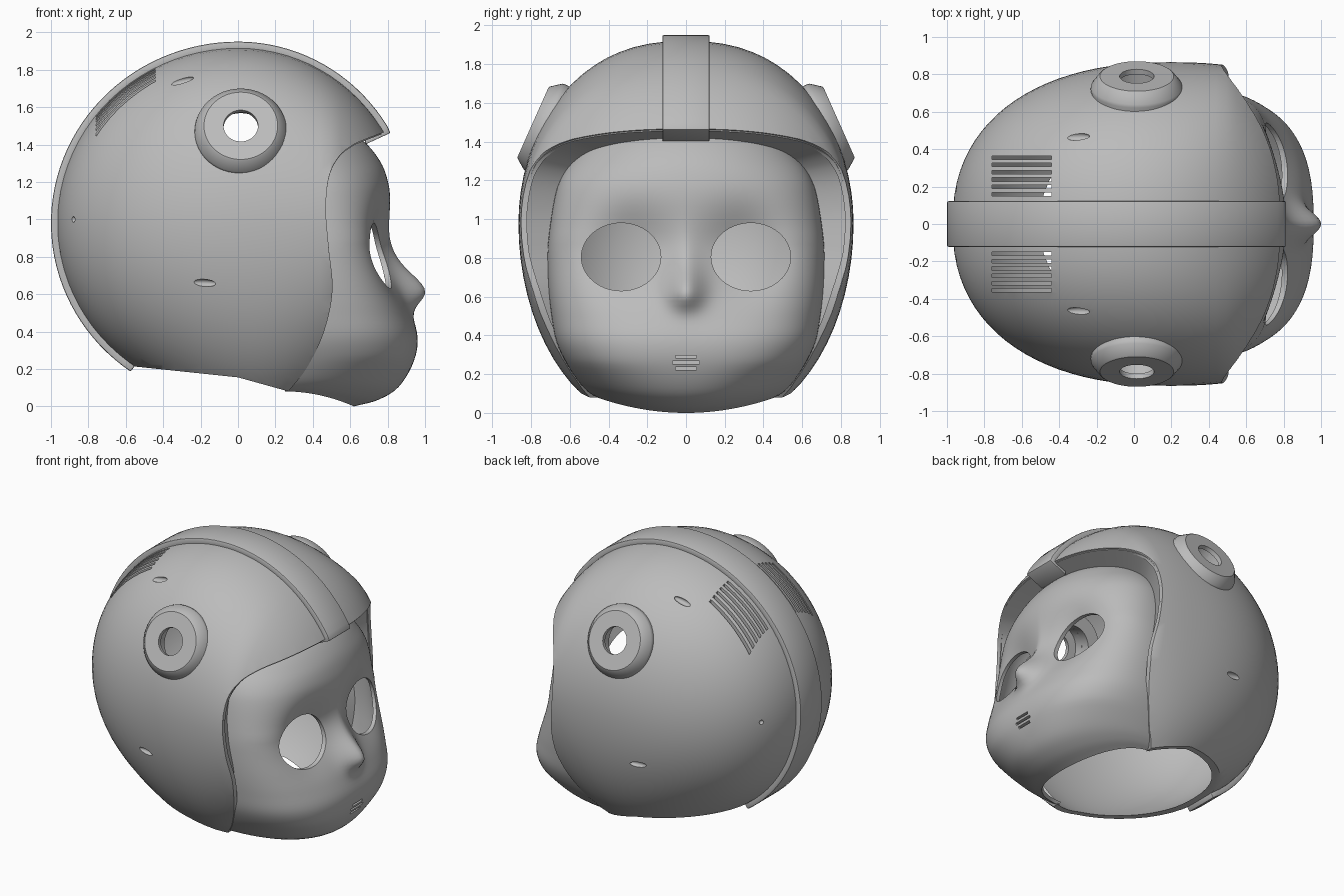
import bpy, bmesh, math
from mathutils import Vector, Matrix

if "Cube" in bpy.data.objects:
    bpy.data.objects.remove(bpy.data.objects["Cube"])

grey = bpy.data.materials.new("plain grey")
grey.use_nodes = True
grey.diffuse_color = (0.5, 0.5, 0.5, 1)
grey.node_tree.nodes["Principled BSDF"].inputs["Base Color"].default_value = (0.5, 0.5, 0.5, 1)

MID_Z = 0.98


def make(name, bm):
    bmesh.ops.recalc_face_normals(bm, faces=bm.faces)
    me = bpy.data.meshes.new(name)
    bm.to_mesh(me)
    bm.free()
    ob = bpy.data.objects.new(name, me)
    bpy.context.collection.objects.link(ob)
    me.materials.append(grey)
    return ob


def apply(ob, kind, **settings):
    mod = ob.modifiers.new(kind.lower(), kind)
    for key, value in settings.items():
        setattr(mod, key, value)
    bpy.context.view_layer.objects.active = ob
    bpy.ops.object.modifier_apply(modifier=mod.name)


def cut(ob, bm):
    cutter = make("cutter", bm)
    cutter.hide_render = True
    apply(ob, "BOOLEAN", object=cutter, operation="DIFFERENCE", solver="EXACT")
    bpy.data.objects.remove(cutter)


def smooth(ob, angle=35):
    bpy.ops.object.select_all(action="DESELECT")
    ob.select_set(True)
    bpy.context.view_layer.objects.active = ob
    bpy.ops.object.shade_smooth_by_angle(angle=math.radians(angle))


def clamp(t):
    return min(1, max(0, t))


def spline(points, steps):
    """Catmull-Rom curve through points of any dimension."""
    pts = [Vector(p) for p in points]
    pts = [pts[0] * 2 - pts[1]] + pts + [pts[-1] * 2 - pts[-2]]
    out = []
    for a, b, c, d in zip(pts, pts[1:], pts[2:], pts[3:]):
        for i in range(steps):
            t = i / steps
            out.append(0.5 * (2 * b + (c - a) * t + (2 * a - 5 * b + 4 * c - d) * t ** 2
                              + (3 * b - a - 3 * c + d) * t ** 3))
    return out + [pts[-2]]


def grid(bm, rows, loop=False):
    vs = [[bm.verts.new(p) for p in row] for row in rows]
    for r, s in zip(vs, vs[1:]):
        n = len(r)
        for i in range(n if loop else n - 1):
            j = (i + 1) % n
            bm.faces.new((r[i], r[j], s[j], s[i]))
    return vs


def box(bm, centre, size):
    bmesh.ops.create_cube(bm, size=1, matrix=Matrix.LocRotScale(Vector(centre), None, Vector(size)))


# Egg-shaped helmet surface, a little fuller than an ellipsoid
def radii(x, dz):
    rise = clamp((x + 0.6) / 0.9)
    rz = 0.94 + (0.17 * rise * rise * (3 - 2 * rise) if dz < 0 else 0)
    return (0.915 if x > 0 else 0.97), rz


def widen(x):
    u = x / radii(x, 0)[0]
    bulge = max(0.0, 1 - abs((x - 0.2) / 1.17) ** 2.3) ** 0.435
    return 0.865 * min(1.15, bulge / max(1e-4, 1 - u * u) ** 0.43)


def side_y(x, z):
    rx, rz = radii(x, z - MID_Z)
    return widen(x) * max(0, 1 - (x / rx) ** 2 - ((z - MID_Z) / rz) ** 2) ** 0.43


bm = bmesh.new()
bmesh.ops.create_uvsphere(bm, u_segments=72, v_segments=44, radius=1,
                          matrix=Matrix.Rotation(math.pi / 2, 4, "Y"))
for v in bm.verts:
    u, s, w = v.co
    x = u * radii(u, 0)[0]
    y = math.copysign(abs(s) ** 0.86, s) * widen(max(-0.968, min(0.91, x)))
    v.co = (x, y, MID_Z + w * radii(x, w)[1])
shell = make("helmet_shell", bm)
apply(shell, "SOLIDIFY", thickness=0.03, offset=-1)

# Face opening and neck opening
opening = spline([(0.27, 0.08), (0.37, 0.21), (0.46, 0.4), (0.505, 0.62), (0.485, 0.85),
                  (0.47, 1.05), (0.485, 1.22), (0.535, 1.33), (0.61, 1.395), (0.7, 1.435),
                  (0.86, 1.495)], 8)
outline = [(-1.2, 0.25), (-0.57, 0.215), (0, 0.155)] + [tuple(p) for p in opening]
outline += [(1.3, 1.5), (1.3, -0.4), (-1.2, -0.4)]
bm = bmesh.new()
near, far = ([bm.verts.new((x, y, z)) for x, z in outline] for y in (-1.2, 1.2))
bm.faces.new(near)
bm.faces.new(far)
for i in range(len(outline)):
    j = (i + 1) % len(outline)
    bm.faces.new((near[i], near[j], far[j], far[i]))
cut(shell, bm)

# Vent slots, dents, pin holes and ear bores
ear_tilt = math.radians(24)


def ear_frame(side):
    axis = Vector((0, side * math.cos(ear_tilt), math.sin(ear_tilt)))
    return Matrix.Translation((0.015, side * 0.79, 1.5)) @ axis.to_track_quat("Z", "Y").to_matrix().to_4x4()


bm = bmesh.new()
for side in (-1, 1):
    for i in range(6):
        box(bm, (-0.6, side * (0.16 + 0.039 * i), 1.65), (0.32, 0.019, 0.8))
    for x, z, tilt in ((-0.3, 1.74, -0.2), (-0.18, 0.66, 0.05)):
        spot = Matrix.Translation((x, side * side_y(x, z), z)) @ Matrix.Rotation(tilt, 4, "Y")
        bmesh.ops.create_uvsphere(bm, u_segments=20, v_segments=12, radius=1,
                                  matrix=spot @ Matrix.Diagonal((0.068, 0.022, 0.02, 1)))
    bmesh.ops.create_uvsphere(bm, u_segments=12, v_segments=8, radius=0.016,
                              matrix=Matrix.Translation((-0.88, side * side_y(-0.88, 1), 1)))
    bmesh.ops.create_cone(bm, cap_ends=True, segments=40, radius1=0.15, radius2=0.15, depth=0.5,
                          matrix=ear_frame(side) @ Matrix.Translation((0, 0, -0.1)))
cut(shell, bm)
smooth(shell)

# Inward lip around the face opening
half = []
for x, z in opening:
    y = side_y(x, z)
    rx, rz = radii(x, z - MID_Z)
    n = Vector((x / rx ** 2, y / 0.75, (z - MID_Z) / rz ** 2)).normalized()
    if z > MID_Z:
        n.z *= 0.6
    p = Vector((x, y, z)) - n * 0.012
    if y > 0.07:
        half.append([p, p - n * (0.03 + 0.18 * clamp((z - 0.08) / 0.6))])
mirrored = [[Vector((p.x, -p.y, p.z)) for p in row] for row in reversed(half)]
bm = bmesh.new()
grid(bm, half + mirrored)
lip = make("opening_lip", bm)
apply(lip, "SOLIDIFY", thickness=0.012, offset=0)
smooth(lip)

# Centre band with a hook under the brow
profile = [((0.68, 1.4), (0.68, 1.435)), ((0.815, 1.462), (0.755, 1.462))]
for i in range(65):
    t = math.radians(32.5 + (235 - 32.5) * i / 64)
    c, s = math.cos(t), math.sin(t)
    rx = 0.945 if c > 0 else 1.0
    profile.append(((rx * c, MID_Z + 0.97 * s), ((rx - 0.05) * c, MID_Z + 0.92 * s)))
bm = bmesh.new()
rows = [[(o[0], -0.122, o[1]), (o[0], 0.122, o[1]), (i[0], 0.122, i[1]), (i[0], -0.122, i[1])]
        for o, i in profile]
rings = grid(bm, rows, loop=True)
bm.faces.new(rings[0])
bm.faces.new(rings[-1])
band = make("centre_band", bm)
apply(band, "BEVEL", width=0.008, segments=2, limit_method="ANGLE", angle_limit=math.radians(40))
smooth(band)

# Ear rings turned on a tilted axis
for side, label in ((1, "left"), (-1, "right")):
    bm = bmesh.new()
    turned = [(0.15, -0.17), (0.235, -0.17), (0.247, -0.075), (0.244, -0.058), (0.205, -0.006),
              (0.197, 0), (0.092, 0), (0.092, -0.03), (0.15, -0.03), (0.15, -0.17)]
    rows = [[ear_frame(side) @ Vector((r * math.cos(a), r * math.sin(a), h))
             for a in (math.tau * i / 48 for i in range(48))] for r, h in turned]
    grid(bm, rows, loop=True)
    bmesh.ops.remove_doubles(bm, verts=bm.verts, dist=1e-5)
    smooth(make(label + "_ear_ring", bm), 30)

# Face mask: front x, height, half width, back x, lift of the sides
sections = spline([(0.62, 0, 0.46, 0.25, 0.08), (0.75, 0.035, 0.5, 0.27, 0.07),
                   (0.86, 0.105, 0.55, 0.29, 0.05), (0.94, 0.24, 0.62, 0.34, 0.02),
                   (0.96, 0.37, 0.67, 0.38, 0), (0.925, 0.5, 0.695, 0.38, 0),
                   (0.88, 0.63, 0.71, 0.38, 0), (0.835, 0.77, 0.715, 0.38, 0),
                   (0.81, 0.9, 0.71, 0.38, 0), (0.815, 1.1, 0.68, 0.38, 0),
                   (0.8, 1.21, 0.645, 0.38, 0), (0.76, 1.31, 0.58, 0.36, 0),
                   (0.68, 1.41, 0.48, 0.34, 0), (0.58, 1.47, 0.36, 0.32, 0)], 5)


def bump(d, spread):
    return math.exp(-0.5 * (d / spread) ** 2)


rows = []
for front, height, width, back, lift in sections:
    power = 0.75 + 0.25 * max(clamp((height - 0.9) / 0.4), clamp((0.25 - height) / 0.25))
    row = []
    for i in range(97):
        t = i / 48 - 1
        a = math.pi / 2 * math.copysign(abs(t) ** (1 / power), t)
        c = max(0, math.cos(a)) ** power
        y = width * math.copysign(abs(math.sin(a)) ** power, a)
        x = back + (front - back) * c
        x += 0.115 * bump(y, 0.065) * bump(height - 0.62, 0.085 if height > 0.62 else 0.06)
        x += 0.02 * bump(y, 0.05) * bump(height - 0.78, 0.1)
        x -= 0.095 * bump(abs(y) - 0.3, 0.14) * bump(height - 0.83, 0.15)
        row.append((x, y, height + lift * (y / width) ** 2))
    rows.append(row)
bm = bmesh.new()
grid(bm, rows)
face = make("face_mask", bm)
if sum(p.normal.x for p in face.data.polygons) < 0:
    face.data.flip_normals()
apply(face, "SOLIDIFY", thickness=0.025, offset=-1)

# Eye holes and mouth slots
bm = bmesh.new()
for side in (-1, 1):
    place = Matrix.Translation((0.75, side * 0.335, 0.805)) @ Matrix.Diagonal((1, 0.205, 0.175, 1))
    bmesh.ops.create_cone(bm, cap_ends=True, segments=56, radius1=1, radius2=1, depth=0.7,
                          matrix=place @ Matrix.Rotation(math.pi / 2, 4, "Y"))
for z, size in ((0.23, 0.11), (0.26, 0.14), (0.29, 0.11)):
    box(bm, (0.95, 0, z), (0.3, size, 0.015))
cut(face, bm)
smooth(face)
